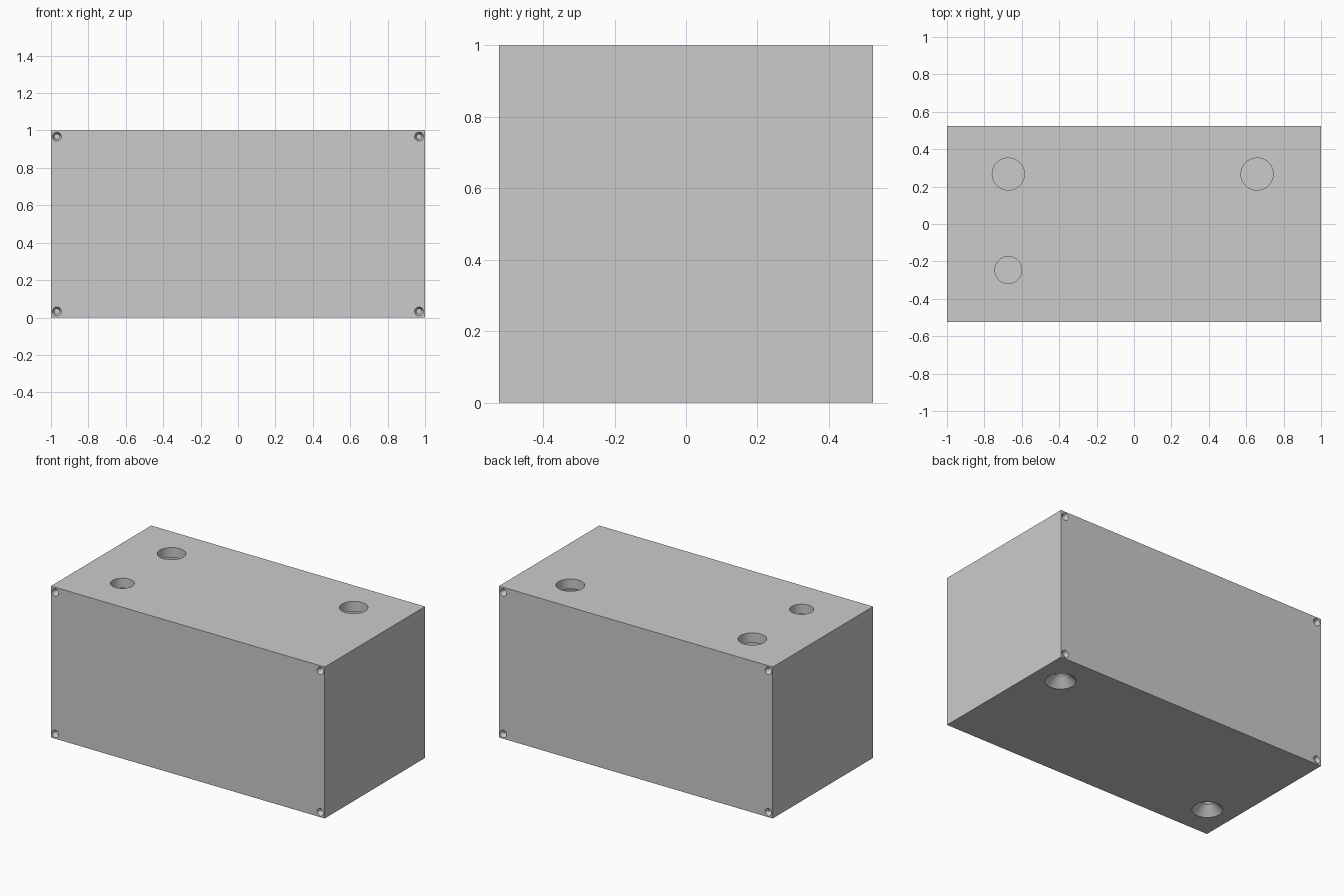
import bpy, math
from mathutils import Vector

if "Cube" in bpy.data.objects:
    bpy.data.objects.remove(bpy.data.objects["Cube"])

HX, HY, H = 1.0, 0.523, 1.0     # half width, half depth, height
WALL, PLATE = 0.065, 0.06       # shell wall and end plate thickness


def box(name, lo, hi):
    lo, hi = Vector(lo), Vector(hi)
    bpy.ops.mesh.primitive_cube_add(size=1, location=(lo + hi) / 2)
    ob = bpy.context.object
    ob.name = name
    ob.scale = hi - lo
    bpy.ops.object.transform_apply(location=True, rotation=True, scale=True)
    return ob


def cone(name, start, direction, r1, r2, depth, sides=48):
    """Cone frustum from a start point along a direction."""
    d = Vector(direction)
    bpy.ops.mesh.primitive_cone_add(
        vertices=sides, radius1=r1, radius2=r2, depth=depth,
        location=Vector(start) + d * depth / 2,
        rotation=d.to_track_quat('Z', 'Y').to_euler())
    ob = bpy.context.object
    ob.name = name
    bpy.ops.object.transform_apply(location=True, rotation=True, scale=True)
    return ob


def cut(target, cutter):
    mod = target.modifiers.new("cut", 'BOOLEAN')
    mod.operation, mod.solver, mod.object = 'DIFFERENCE', 'EXACT', cutter
    bpy.context.view_layer.objects.active = target
    bpy.ops.object.modifier_apply(modifier=mod.name)
    bpy.data.objects.remove(cutter, do_unlink=True)


def smooth(ob):
    bpy.ops.object.select_all(action='DESELECT')
    ob.select_set(True)
    bpy.context.view_layer.objects.active = ob
    bpy.ops.object.shade_smooth_by_angle(angle=math.radians(30))


# hollow sleeve, open at front and back
yb = HY - PLATE
shell = box("case_shell", (-HX, -yb, 0), (HX, yb, H))
cut(shell, box("cavity", (-HX + WALL, -1, WALL), (HX - WALL, 1, H - WALL)))

# control holes through the top
for x, y, r in ((-0.672, 0.267, 0.086), (0.658, 0.267, 0.086), (-0.672, -0.246, 0.072)):
    cut(shell, cone("top_hole", (x, y, H - 0.2), (0, 0, 1), r, r, 0.4))

# countersunk mounting holes in the floor, diagonally opposite
for s in (1, -1):
    p = (s * 0.818, s * 0.302)
    e = 0.01
    r1, r2, d = 0.092, 0.035, 0.055
    k = (r1 - r2) / d
    cut(shell, cone("countersink", (*p, -e), (0, 0, 1), r1 + k * e, r2, d + e))
    cut(shell, cone("mount_hole", (*p, 0.03), (0, 0, 1), r2, r2, 0.1))

# front and back plates with countersunk screw holes that run into the shell
for s, name in ((-1, "front_plate"), (1, "back_plate")):
    plate = box(name, (-HX, min(s * yb, s * HY), 0), (HX, max(s * yb, s * HY), H))
    for x in (-0.968, 0.968):
        for z in (0.033, 0.967):
            e = 0.005
            cut(plate, cone("screw_sink", (x, s * (HY + e), z), (0, -s, 0),
                            0.024 + e * 0.5, 0.013, 0.022 + e, 24))
            cut(plate, cone("screw_hole", (x, s * (HY - 0.01), z), (0, -s, 0),
                            0.013, 0.013, 0.1, 24))
            cut(shell, cone("screw_hole", (x, s * (yb + 0.05), z), (0, -s, 0),
                            0.013, 0.013, 0.2, 24))
    smooth(plate)
smooth(shell)
